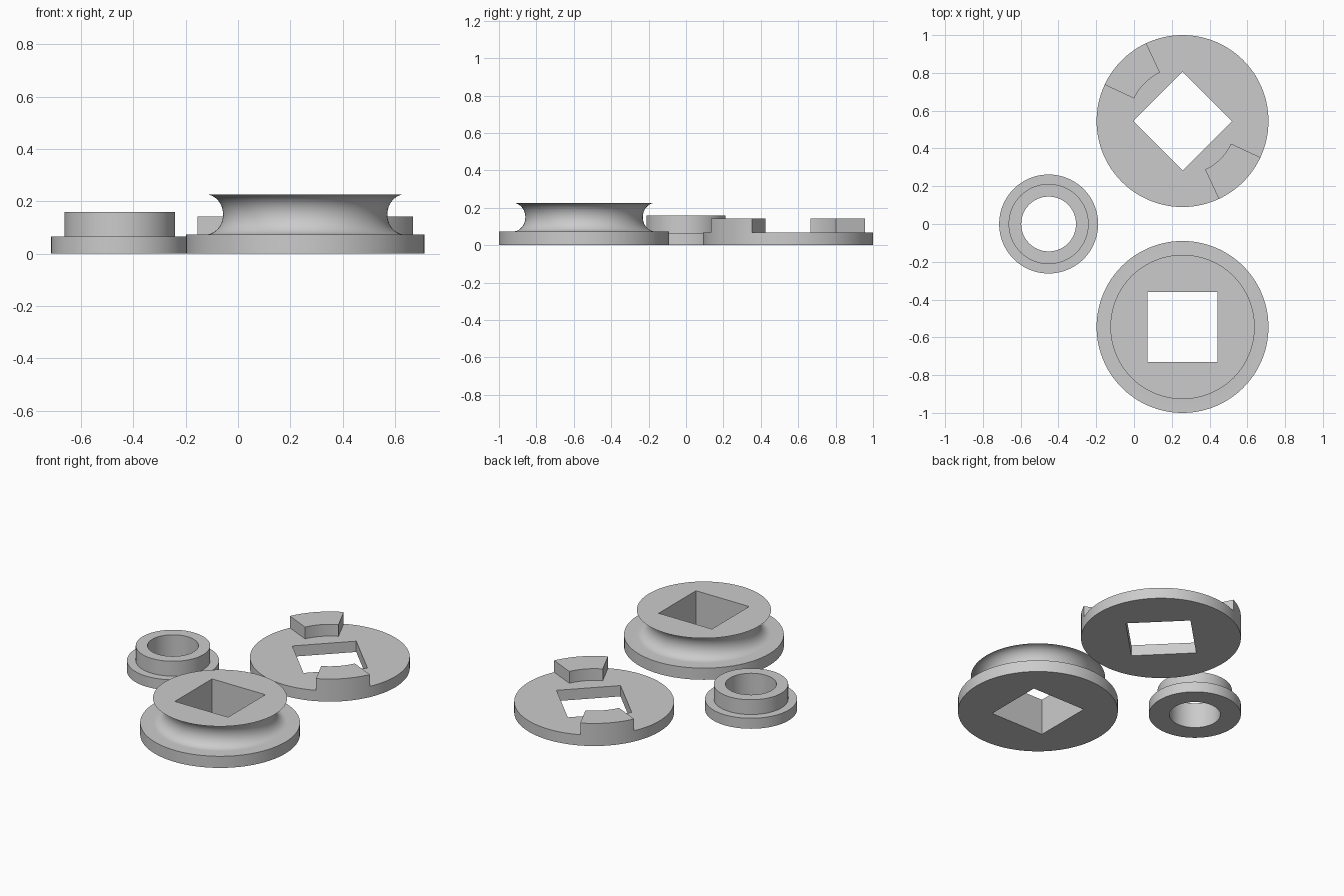
import bpy, bmesh, math

if "Cube" in bpy.data.objects:
    bpy.data.objects.remove(bpy.data.objects["Cube"])

SEG = 144
grey = bpy.data.materials.new("light grey")
grey.diffuse_color = (0.6, 0.6, 0.6, 1)
grey.use_nodes = True
grey.node_tree.nodes["Principled BSDF"].inputs["Base Color"].default_value = grey.diffuse_color


def lathe(name, profile, centre, closed=False, edit=None):
    """Spin an (r, z) profile around z; open profiles get flat caps."""
    bm = bmesh.new()
    rings = []
    for r, z in profile:
        rings.append([bm.verts.new((r * math.cos(2 * math.pi * i / SEG),
                                    r * math.sin(2 * math.pi * i / SEG), z))
                      for i in range(SEG)])
    pairs = list(zip(rings, rings[1:]))
    if closed:
        pairs.append((rings[-1], rings[0]))
    else:
        bm.faces.new(rings[0])
        bm.faces.new(rings[-1])
    for a, b in pairs:
        for i in range(SEG):
            j = (i + 1) % SEG
            bm.faces.new((a[i], a[j], b[j], b[i]))
    bmesh.ops.recalc_face_normals(bm, faces=bm.faces)
    if edit:
        edit(bm)
        bmesh.ops.recalc_face_normals(bm, faces=bm.faces)
    mesh = bpy.data.meshes.new(name)
    bm.to_mesh(mesh)
    bm.free()
    mesh.materials.append(grey)
    ob = bpy.data.objects.new(name, mesh)
    ob.location = (*centre, 0)
    bpy.context.collection.objects.link(ob)
    return ob


def activate(ob):
    bpy.ops.object.select_all(action='DESELECT')
    ob.select_set(True)
    bpy.context.view_layer.objects.active = ob


def square_hole(ob, side, turn=0):
    """Cut a square hole right through the part."""
    bpy.ops.mesh.primitive_cube_add(size=1, location=ob.location,
                                    rotation=(0, 0, math.radians(turn)))
    cutter = bpy.context.object
    cutter.name = "hole_cutter"
    cutter.scale = (side, side, 2)
    cutter.hide_render = True
    cutter.data.materials.append(grey)
    bpy.context.view_layer.update()
    mod = ob.modifiers.new("hole", 'BOOLEAN')
    mod.operation = 'DIFFERENCE'
    mod.solver = 'EXACT'
    mod.object = cutter
    activate(ob)
    bpy.ops.object.modifier_apply(modifier="hole")
    bpy.data.objects.remove(cutter)


def raise_tabs(bm):
    """Extrude two opposite 40 degree sectors of the outer top ring."""
    def in_tab(f):
        c = f.calc_center_median()
        ang = math.degrees(math.atan2(c.y, c.x)) % 180
        return (f.normal.z > 0.9 and len(f.verts) == 4 and 115 < ang < 155)
    res = bmesh.ops.extrude_face_region(bm, geom=[f for f in bm.faces if in_tab(f)])
    verts = [g for g in res["geom"] if isinstance(g, bmesh.types.BMVert)]
    bmesh.ops.translate(bm, verts=verts, vec=(0, 0, 0.074))


# Grooved spool: base flange, concave cove, thin upper lip
z0, z1, rim = 0.073, 0.227, 0.382
mid, half = (z0 + z1) / 2, (z1 - z0) / 2
cove = [(rim - 0.068 * math.cos(t), mid + half * math.sin(t))
        for t in (math.pi * (k / 24 - 0.5) for k in range(25))]
spool = lathe("grooved_spool", [(0.455, 0), (0.455, z0)] + cove, (0.257, -0.545))
square_hole(spool, 0.37)

# Flat disc with two raised tabs
disc = lathe("tabbed_disc", [(0.283, 0), (0.455, 0), (0.455, 0.068), (0.283, 0.068)],
             (0.257, 0.545), edit=raise_tabs)
square_hole(disc, 0.37, 45)

# Flanged bushing with a round bore
bushing = lathe("flanged_bushing",
                [(0.145, 0), (0.262, 0), (0.262, 0.066), (0.212, 0.066),
                 (0.212, 0.159), (0.145, 0.159)], (-0.452, 0), closed=True)

for ob in (spool, disc, bushing):
    activate(ob)
    bpy.ops.object.shade_smooth_by_angle(angle=math.radians(30))
